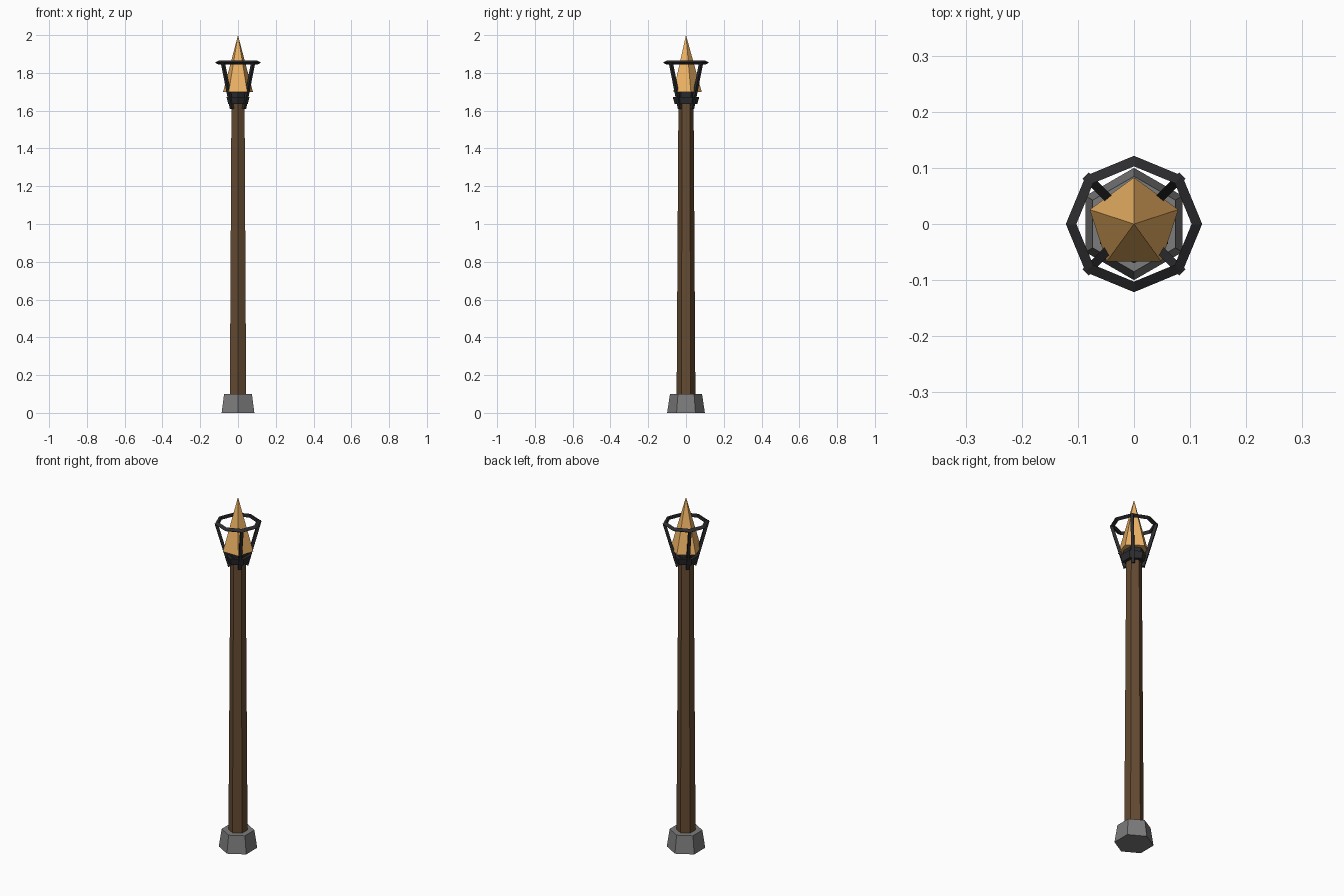
import bpy, math
from mathutils import Vector

if "Cube" in bpy.data.objects:
    bpy.data.objects.remove(bpy.data.objects["Cube"])


def material(name, rgb):
    m = bpy.data.materials.new(name)
    m.diffuse_color = (*rgb, 1)
    m.use_nodes = True
    m.node_tree.nodes["Principled BSDF"].inputs["Base Color"].default_value = m.diffuse_color
    return m


wood = material("wood", (0.13, 0.07, 0.032))
iron = material("iron", (0.025, 0.025, 0.028))
flame = material("flame", (0.85, 0.45, 0.13))
stone = material("stone", (0.2, 0.2, 0.2))


def frustum(name, sides, r1, r2, z1, z2, mat):
    # Tapered prism with one corner pointing to +y
    bpy.ops.mesh.primitive_cone_add(vertices=sides, radius1=r1, radius2=r2,
                                    depth=z2 - z1, location=(0, 0, (z1 + z2) / 2))
    ob = bpy.context.object
    ob.name = name
    ob.data.materials.append(mat)
    return ob


# Stone foot and wooden post
frustum("stone_foot", 6, 0.1, 0.085, 0, 0.1, stone)
frustum("post", 6, 0.05, 0.04, 0.05, 1.66, wood)

# Iron collar and cup below the flame
frustum("collar", 6, 0.06, 0.07, 1.635, 1.672, iron)
frustum("cup", 6, 0.05, 0.055, 1.66, 1.70, iron)

# Five-sided flame
frustum("flame", 5, 0.083, 0, 1.70, 2.0, flame)

# Octagonal cage ring
bpy.ops.mesh.primitive_torus_add(major_segments=8, minor_segments=3, major_radius=0.109,
                                 minor_radius=0.0125, location=(0, 0, 1.854))
ring = bpy.context.object
ring.name = "cage_ring"
ring.data.materials.append(iron)

# Four leaning cage bars
for i in range(4):
    a = math.radians(45 + 90 * i)
    out = Vector((math.cos(a), math.sin(a), 0))
    low = out * 0.045 + Vector((0, 0, 1.61))
    high = out * 0.114 + Vector((0, 0, 1.856))
    d = high - low
    bpy.ops.mesh.primitive_cube_add(size=1, location=(low + high) / 2)
    bar = bpy.context.object
    bar.name = f"cage_bar_{i + 1}"
    bar.scale = (0.016, 0.016, d.length)
    bar.rotation_euler = (0, math.atan2(0.069, 0.246), a)
    bar.data.materials.append(iron)
